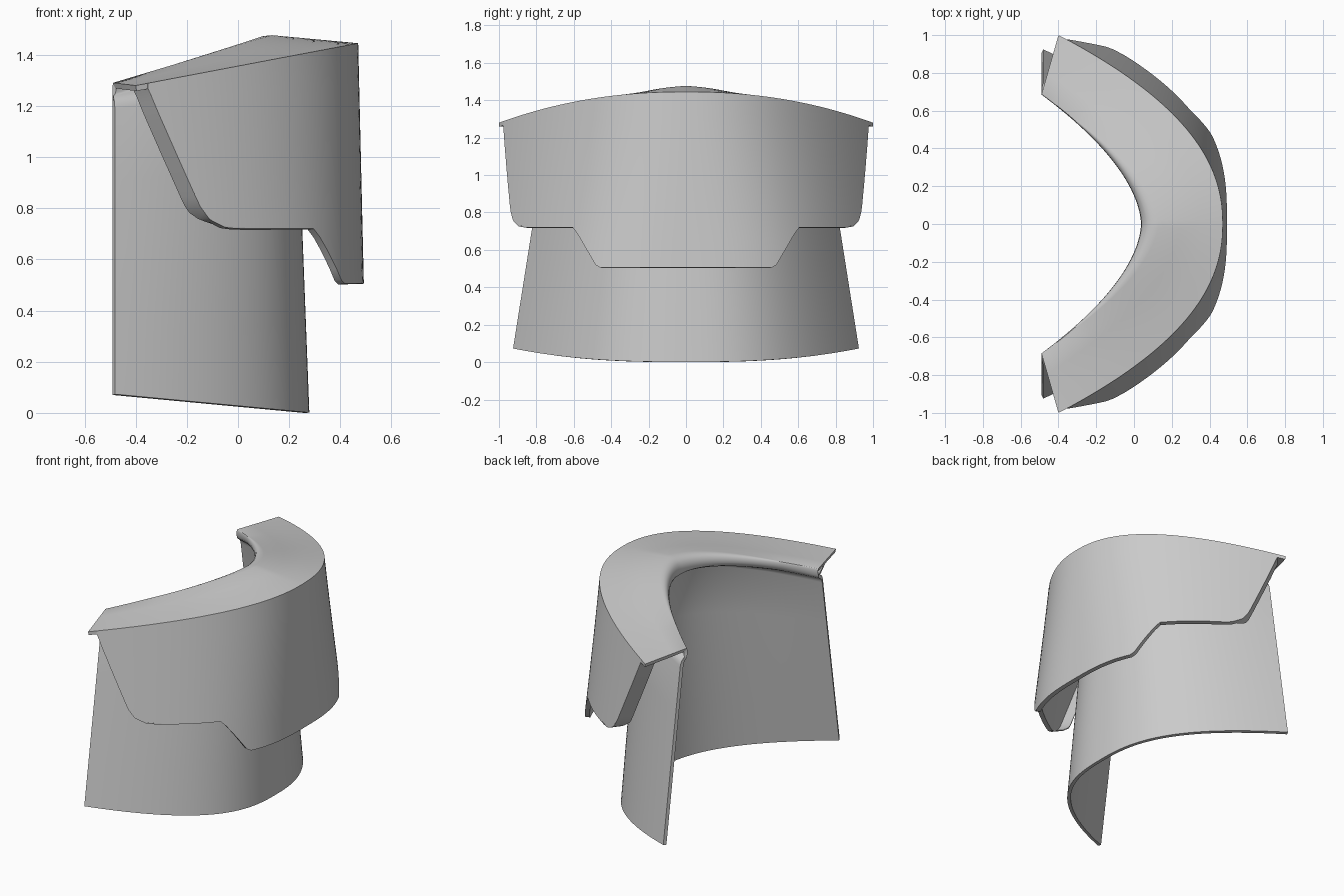
import bpy
from mathutils import Vector

if "Cube" in bpy.data.objects:
    bpy.data.objects.remove(bpy.data.objects["Cube"])

N = 80  # columns across the curved shell
S = [-1 + 2 * i / N for i in range(N + 1)]


def arc(s, x0, depth, half, power, z=0.0):
    """Point on a bowed plan curve; s runs from -1 to 1."""
    return Vector((x0 - depth * abs(s) ** power, half * s, z))


def sheet(name, columns, thickness):
    """Skin a list of point columns and give it thickness."""
    rows = len(columns[0])
    verts = [p for col in columns for p in col]
    faces = []
    for i in range(len(columns) - 1):
        for j in range(rows - 1):
            a, b = i * rows + j, (i + 1) * rows + j
            faces.append((a, a + 1, b + 1, b))
    mesh = bpy.data.meshes.new(name)
    mesh.from_pydata(verts, [], faces)
    ob = bpy.data.objects.new(name, mesh)
    bpy.context.collection.objects.link(ob)
    mod = ob.modifiers.new("thickness", 'SOLIDIFY')
    mod.thickness = thickness
    mod.offset = -1
    bpy.ops.object.select_all(action='DESELECT')
    ob.select_set(True)
    bpy.context.view_layer.objects.active = ob
    bpy.ops.object.modifier_apply(modifier="thickness")
    bpy.ops.object.shade_smooth_by_angle(angle=0.6)
    return ob


def outer_edge(s):
    p = arc(s, 0.47, 0.87, 1.0, 2.2)
    p.z = 1.28 + 0.19 * (p.x + 0.4)
    return p


def wall(s, z):
    """Inner wall, leaning inward toward the top."""
    low = arc(s, 0.257, 0.747, 0.905, 2.6, 0.07 * abs(s) ** 2.6)
    high = arc(s, 0.207, 0.697, 0.71, 2.4, 1.3)
    return low.lerp(high, (z - low.z) / (high.z - low.z))


def shell_column(s):
    # Upright wall, rolled inner lip, then the sloping top
    t = outer_edge(s)
    inner = arc(s, 0.037, 0.527, 0.685, 1.75)
    w = 0.02 + 0.2 * max(0.0, 1 - abs(s) / 0.8)
    crest = inner.lerp(t, w)
    crest.z = 1.29 + 0.3 * (crest.x + 0.49)
    inner.z = crest.z - 0.02 - 0.3 * w
    z0, z1 = 0.07 * abs(s) ** 2.6, inner.z - 0.08
    pts = [wall(s, z0 + (z1 - z0) * k / 4) for k in range(5)]
    a, b, c = pts[-1], wall(s, z1 + 0.05), inner - Vector((0, 0, 0.06))
    for k in range(1, 9):
        u = k / 8
        v = 1 - u
        pts.append(a * v**3 + b * 3 * v * v * u + c * 3 * v * u * u + inner * u**3)
    corner = Vector((inner.x, inner.y, crest.z))
    for k in range(1, 6):
        u = k / 5
        pts.append(inner * (1 - u)**2 + corner * 2 * u * (1 - u) + crest * u * u)
    return pts + [crest.lerp(t, k / 3) for k in range(1, 4)]


# Lower outline of the flap as seen from the front: x, z
OUTLINE = [(-0.35, 1.27), (-0.31, 1.17), (-0.235, 1.0), (-0.15, 0.81),
           (-0.11, 0.755), (-0.05, 0.725), (0.0, 0.72), (0.6, 0.72)]


def hem(p):
    y = abs(p.y)
    if y < 0.6:
        return 0.505 + 0.215 * max(0.0, (y - 0.475) / 0.125)
    for (xa, za), (xb, zb) in zip(OUTLINE, OUTLINE[1:]):
        if p.x <= xb:
            return za + (zb - za) * max(0.0, (p.x - xa) / (xb - xa))
    return 0.72


def flap_column(s):
    top = outer_edge(s)
    low = arc(s, 0.487, 0.887, 1.08, 2.65, 0.72)
    p = low
    for _ in range(25):
        p = top.lerp(low, max(0.005, (top.z - hem(p)) / (top.z - low.z)))
    return [p.lerp(top, k / 6) for k in range(7)][::-1]


def return_column(s):
    # Short face turned inward along the sloping flap end
    p = flap_column(s)[-1]
    k = min(1.0, max(0.05, (p.z - 0.715) / 0.06))
    q = p + Vector((-0.06, -0.07 if s > 0 else 0.07, 0)) * k
    return [p, q]


# Inner wall with rolled lip and top
sheet("inner_wall_and_top", [shell_column(s) for s in S], 0.022)

# Outer hanging flap with the stepped hem
sheet("outer_flap", [flap_column(s * 0.975) for s in S], 0.03)

# Inward-turned end faces of the flap, one each side
for side, name in ((1, "flap_end_left"), (-1, "flap_end_right")):
    ends = [0.78 + 0.195 * k / 24 for k in range(25)]
    sheet(name, [return_column(side * e) for e in ends][::side], 0.006)
